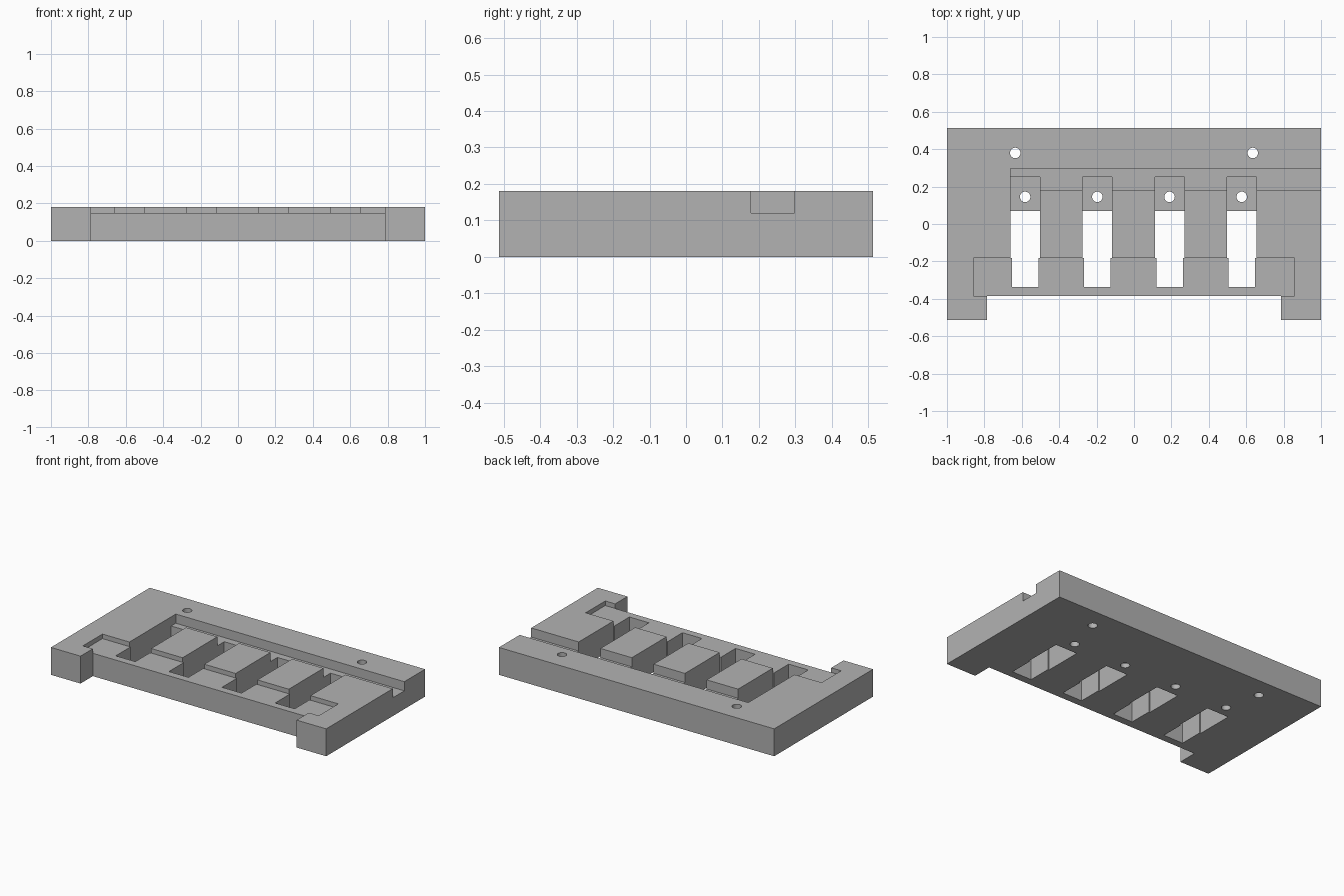
import bpy
import bmesh
from mathutils import Vector

cube = bpy.data.objects.get("Cube")
if cube:
    bpy.data.objects.remove(cube, do_unlink=True)

HEIGHT = 0.18
BACK = 0.513

grey = bpy.data.materials.new("plain grey")
grey.use_nodes = True
colour = (0.448, 0.448, 0.448, 1)
grey.diffuse_color = colour
grey.node_tree.nodes["Principled BSDF"].inputs["Base Color"].default_value = colour


def prism(name, points, direction):
    """Extrude a closed outline of 3D points along a direction."""
    bm = bmesh.new()
    face = bm.faces.new([bm.verts.new(p) for p in points])
    result = bmesh.ops.extrude_face_region(bm, geom=[face])
    moved = [g for g in result["geom"] if isinstance(g, bmesh.types.BMVert)]
    bmesh.ops.translate(bm, verts=moved, vec=Vector(direction))
    bmesh.ops.recalc_face_normals(bm, faces=bm.faces)
    mesh = bpy.data.meshes.new(name)
    bm.to_mesh(mesh)
    bm.free()
    obj = bpy.data.objects.new(name, mesh)
    bpy.context.collection.objects.link(obj)
    mesh.materials.append(grey)
    return obj


def box(name, x0, x1, y0, y1, z0, z1):
    outline = [(x0, y0, z0), (x1, y0, z0), (x1, y1, z0), (x0, y1, z0)]
    return prism(name, outline, (0, 0, z1 - z0))


def drill(x, y):
    bpy.ops.mesh.primitive_cylinder_add(vertices=32, radius=0.028, depth=1, location=(x, y, 0))
    return bpy.context.object


def cut(target, cutter):
    cutter.hide_render = True
    mod = target.modifiers.new("cut", "BOOLEAN")
    mod.operation = "DIFFERENCE"
    mod.solver = "EXACT"
    mod.object = cutter
    bpy.context.view_layer.objects.active = target
    bpy.ops.object.modifier_apply(modifier=mod.name)
    bpy.data.objects.remove(cutter, do_unlink=True)


# Plate with two front feet
outline = [(-1, BACK), (-1, -BACK), (-0.785, -BACK), (-0.785, -0.385),
           (0.785, -0.385), (0.785, -BACK), (1, -BACK), (1, BACK)]
plate = prism("mounting_plate", [(x, y, 0) for x, y in outline], (0, 0, HEIGHT))

# Shallow front ledge and the long channel open on one side
cut(plate, box("ledge_cutter", -0.857, 0.857, -0.386, -0.183, 0.15, 0.3))
cut(plate, box("channel_cutter", -0.661, 1.1, 0.178, 0.298, 0.12, 0.3))

# Four stepped slots: wide opening with a deep rear pocket, narrow front end
slot_profile = [(-0.183, -0.1), (0.07, -0.1), (0.07, 0.03),
                (0.25, 0.03), (0.25, 0.3), (-0.183, 0.3)]
for i in range(4):
    x = -0.582 + i * 0.386
    cut(plate, prism("slot_cutter", [(x - 0.079, y, z) for y, z in slot_profile], (0.158, 0, 0)))
    cut(plate, box("narrow_cutter", x - 0.071, x + 0.071, -0.336, -0.17, -0.1, 0.3))
    cut(plate, drill(x, 0.145))

# Two fixing holes along the back
for x in (-0.635, 0.635):
    cut(plate, drill(x, 0.38))

# Keep a single grey surface with crisp edges
plate.data.materials.clear()
plate.data.materials.append(grey)
plate.data.polygons.foreach_set("material_index", [0] * len(plate.data.polygons))
bpy.ops.object.select_all(action="DESELECT")
plate.select_set(True)
bpy.context.view_layer.objects.active = plate
bpy.ops.object.shade_smooth_by_angle()
